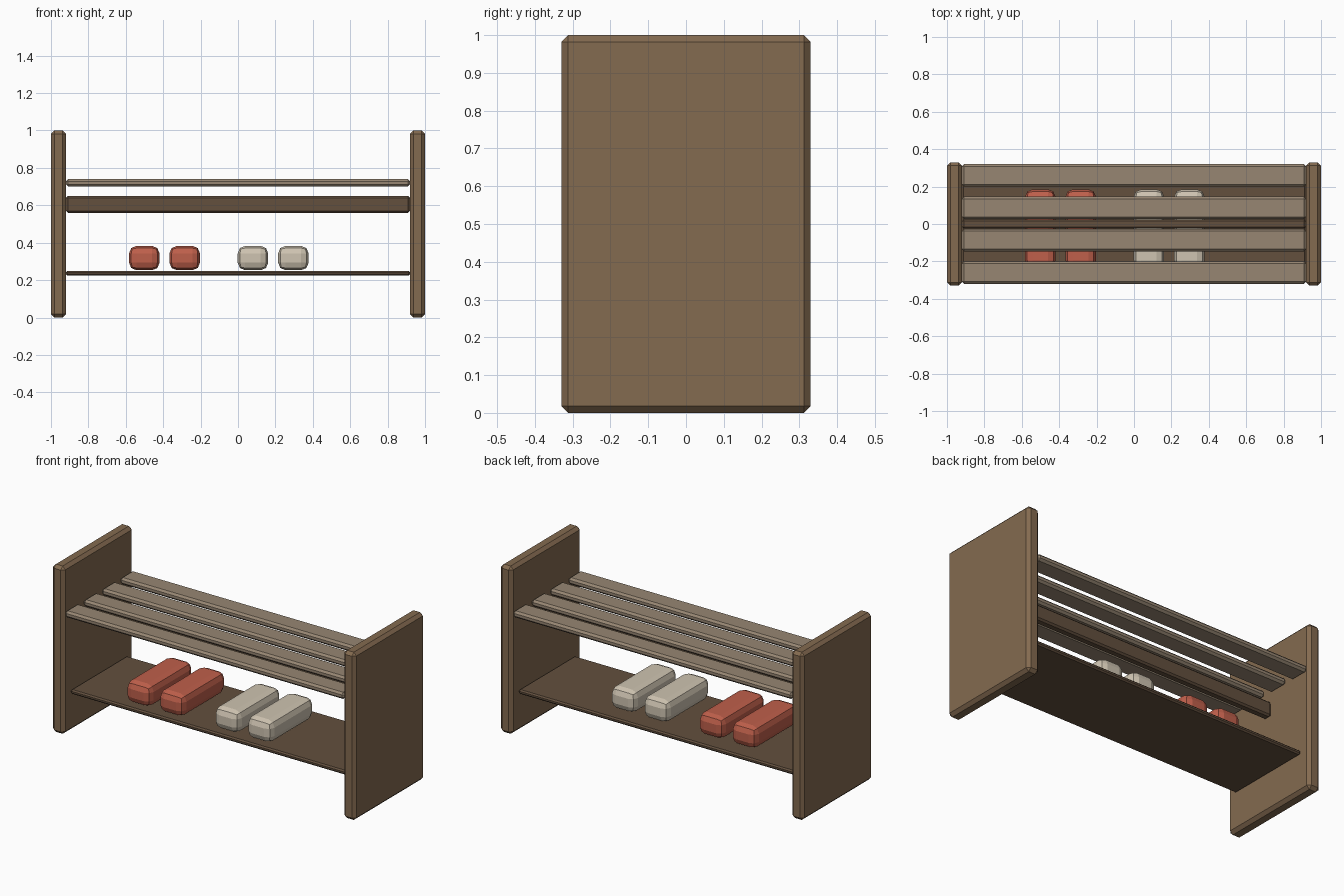
import bpy, bmesh

if "Cube" in bpy.data.objects:
    bpy.data.objects.remove(bpy.data.objects["Cube"])


def material(name, rgb):
    m = bpy.data.materials.new(name)
    m.diffuse_color = (*rgb, 1)
    m.use_nodes = True
    m.node_tree.nodes["Principled BSDF"].inputs["Base Color"].default_value = m.diffuse_color
    return m


WOOD = material("wood", (0.23, 0.145, 0.08))
DARK = material("dark_wood", (0.125, 0.08, 0.048))
SLAT = material("pale_slat", (0.31, 0.24, 0.17))
RED = material("red", (0.52, 0.115, 0.07))
CREAM = material("cream", (0.62, 0.55, 0.44))


def box(name, center, size, bevel, mat, segments=1):
    """Flat-shaded box with bevelled edges."""
    bm = bmesh.new()
    bmesh.ops.create_cube(bm, size=1)
    bmesh.ops.scale(bm, vec=size, verts=bm.verts)
    bmesh.ops.bevel(bm, geom=bm.edges[:], offset=bevel, segments=segments,
                    profile=0.5, affect='EDGES', clamp_overlap=True)
    mesh = bpy.data.meshes.new(name)
    bm.to_mesh(mesh)
    bm.free()
    mesh.materials.append(mat)
    ob = bpy.data.objects.new(name, mesh)
    ob.location = center
    bpy.context.collection.objects.link(ob)
    return ob


# end panels
for side, s in (("left", -1), ("right", 1)):
    box(f"{side}_end_panel", (s * 0.96, 0, 0.5), (0.08, 0.66, 1.0), 0.018, WOOD)

# four seat slats
for i in range(4):
    box(f"seat_slat_{i + 1}", (0, (i - 1.5) * 0.173, 0.72),
        (1.84, 0.12, 0.04), 0.012, SLAT)

# centre rail below the seat, and the shoe shelf
box("centre_rail", (0, 0, 0.605), (1.84, 0.05, 0.09), 0.01, DARK)
box("shoe_shelf", (0, 0, 0.237), (1.84, 0.53, 0.026), 0.008, DARK)

# two pairs of shoes
for colour, x, mat in (("red", -0.393, RED), ("cream", 0.188, CREAM)):
    for side, s in (("left", -1), ("right", 1)):
        box(f"{colour}_shoe_{side}", (x + s * 0.108, -0.025, 0.318),
            (0.163, 0.42, 0.13), 0.04, mat, segments=2)
